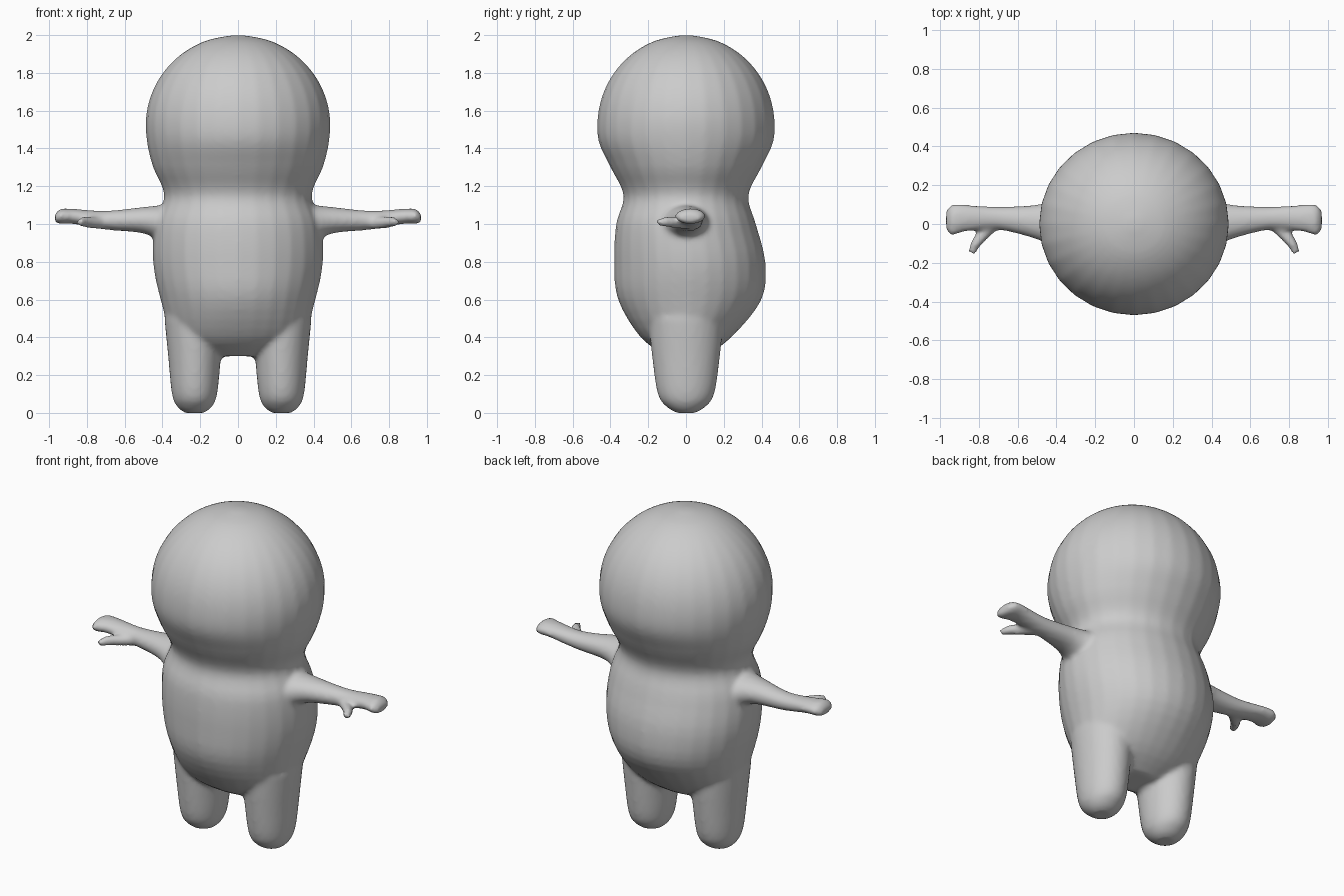
import bpy, bmesh, math
from mathutils import Vector

if "Cube" in bpy.data.objects:
    bpy.data.objects.remove(bpy.data.objects["Cube"], do_unlink=True)

grey = bpy.data.materials.new("plain grey")
grey.use_nodes = True
colour = (0.6, 0.6, 0.6, 1)
grey.diffuse_color = colour
grey.node_tree.nodes["Principled BSDF"].inputs["Base Color"].default_value = colour

SIDES = 28
STEPS = 4
X_AXIS, Y_AXIS, Z_AXIS = Vector((1, 0, 0)), Vector((0, 1, 0)), Vector((0, 0, 1))
bm = bmesh.new()


def flow(keys):
    """Pass a smooth curve through the key sections."""
    keys = [Vector(key) for key in keys]
    padded = [keys[0], *keys, keys[-1]]
    for a, b, c, d in zip(padded, padded[1:], padded[2:], padded[3:]):
        for step in range(STEPS):
            t = step / STEPS
            bend = 2 * a - 5 * b + 4 * c - d
            twist = 3 * (b - c) + d - a
            yield b + ((c - a) * t + bend * t * t + twist * t * t * t) / 2
    yield keys[-1]


def loft(keys, across, along):
    """Skin oval rings; each key is x, y, z, radius across, radius along."""
    rings = []
    for section in flow(keys):
        centre = Vector(section[:3])
        ring = []
        for i in range(SIDES):
            angle = math.tau * i / SIDES
            offset = across * section[3] * math.cos(angle) + along * section[4] * math.sin(angle)
            ring.append(bm.verts.new(centre + offset))
        rings.append(ring)
    for lower, upper in zip(rings, rings[1:]):
        for i in range(SIDES):
            bm.faces.new((lower[i - 1], lower[i], upper[i], upper[i - 1]))
    bm.faces.new(rings[0])
    bm.faces.new(rings[-1])


# Torso: y, height, half width, half depth
torso = [(0, 0.3, 0.18, 0.1), (0, 0.4, 0.34, 0.24), (0.02, 0.6, 0.41, 0.38),
         (0.02, 0.8, 0.45, 0.4), (0, 1, 0.44, 0.37), (0, 1.15, 0.39, 0.33),
         (0, 1.3, 0.45, 0.4)]
# Head: a rounded dome that continues the torso
head = []
for degrees in range(-10, 90, 16):
    angle = math.radians(degrees)
    reach = math.cos(angle)
    head.append((0, 1.52 + 0.48 * math.sin(angle), 0.49 * reach, 0.47 * reach))
loft([(0, *section) for section in torso + head], X_AXIS, Y_AXIS)

# Legs: height, half width, half depth
leg = [(0, 0.05, 0.05), (0.03, 0.09, 0.1), (0.1, 0.12, 0.15),
       (0.3, 0.14, 0.18), (0.5, 0.16, 0.2)]
# Arms ending in flat mitten hands: x, y, height, half depth, half height
arm = [(0.4, 0, 1, 0.13, 0.1), (0.5, 0.01, 1.02, 0.09, 0.07), (0.7, 0.03, 1.02, 0.06, 0.05),
       (0.87, 0.03, 1.04, 0.07, 0.04), (0.94, 0.02, 1.04, 0.08, 0.04),
       (0.97, 0.02, 1.03, 0.05, 0.02)]
# Thumbs, in the same order as the arms
thumb = [(0.7, 0.02, 1, 0.04, 0.03), (0.8, -0.08, 1.01, 0.03, 0.03),
         (0.84, -0.15, 1.01, 0.02, 0.02)]
for side in (1, -1):
    loft([(side * 0.23, 0, z, width, depth) for z, width, depth in leg], X_AXIS, Y_AXIS)
    loft([(side * x, *rest) for x, *rest in arm], Y_AXIS, Z_AXIS)
    loft([(side * x, *rest) for x, *rest in thumb],
         (side * X_AXIS + Y_AXIS / 2).normalized(), Z_AXIS)

bmesh.ops.recalc_face_normals(bm, faces=bm.faces)
mesh = bpy.data.meshes.new("body")
bm.to_mesh(mesh)
bm.free()
mesh.materials.append(grey)
body = bpy.data.objects.new("body", mesh)
bpy.context.collection.objects.link(body)

# Fuse the parts into one soft skin
fuse = body.modifiers.new("fuse", 'REMESH')
fuse.mode = 'VOXEL'
fuse.voxel_size = 0.014
fuse.use_smooth_shade = True
soften = body.modifiers.new("soften", 'SMOOTH')
soften.factor = 0.5
soften.iterations = 7
